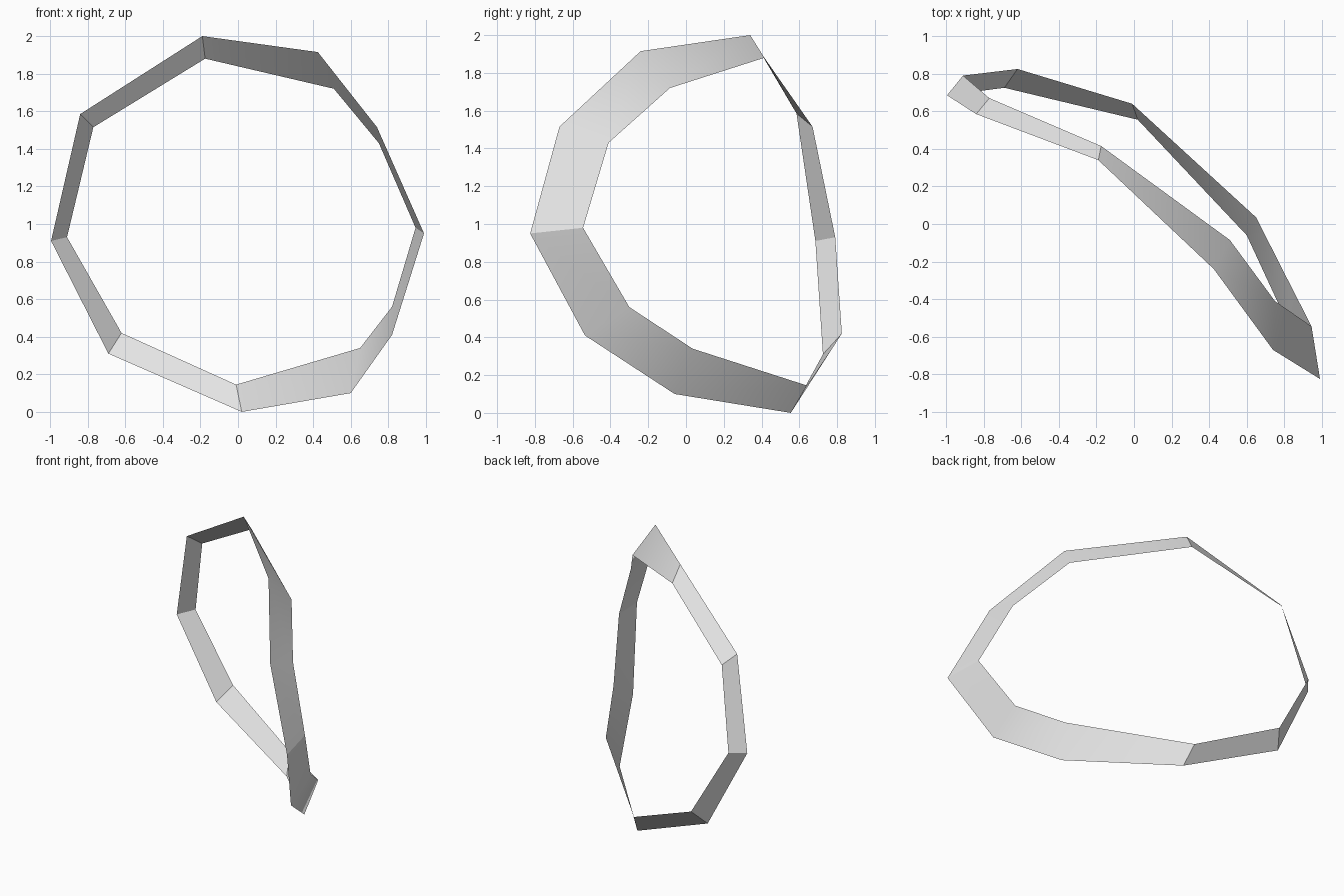
import bpy, bmesh, math

if "Cube" in bpy.data.objects:
    bpy.data.objects.remove(bpy.data.objects["Cube"], do_unlink=True)

# One plain grey for the whole band
grey = bpy.data.materials.new("light_grey")
grey.use_nodes = True
colour = (0.8, 0.8, 0.8, 1.0)
grey.diffuse_color = colour
grey.node_tree.nodes["Principled BSDF"].inputs["Base Color"].default_value = colour

# Stations around the loop: outer rim point, inner rim point
STATIONS = [
    ((-0.19, 0.34, 2.00), (-0.175, 0.415, 1.88)),
    ((0.425, -0.24, 1.915), (0.51, -0.085, 1.72)),
    ((0.74, -0.67, 1.515), (0.75, -0.41, 1.43)),
    ((0.99, -0.825, 0.95), (0.945, -0.545, 0.98)),
    ((0.82, -0.535, 0.41), (0.82, -0.30, 0.56)),
    ((0.60, -0.06, 0.10), (0.65, 0.035, 0.34)),
    ((0.02, 0.555, 0.00), (-0.01, 0.64, 0.145)),
    ((-0.69, 0.725, 0.31), (-0.62, 0.825, 0.42)),
    ((-0.995, 0.685, 0.91), (-0.91, 0.79, 0.93)),
    ((-0.84, 0.585, 1.585), (-0.77, 0.67, 1.515)),
]

# Twisted open-sheet band joining each station to the next
bm = bmesh.new()
pairs = [[bm.verts.new(p) for p in station] for station in STATIONS]
for (o1, i1), (o2, i2) in zip(pairs, pairs[1:] + pairs[:1]):
    bm.faces.new((o1, i1, i2, o2))
mesh = bpy.data.meshes.new("twisted_band")
bm.to_mesh(mesh)
bm.free()
mesh.materials.append(grey)

band = bpy.data.objects.new("twisted_band", mesh)
bpy.context.collection.objects.link(band)

# Soft bends stay smooth, strong folds stay crisp
bpy.ops.object.select_all(action="DESELECT")
band.select_set(True)
bpy.context.view_layer.objects.active = band
bpy.ops.object.shade_smooth_by_angle(angle=math.radians(30))
